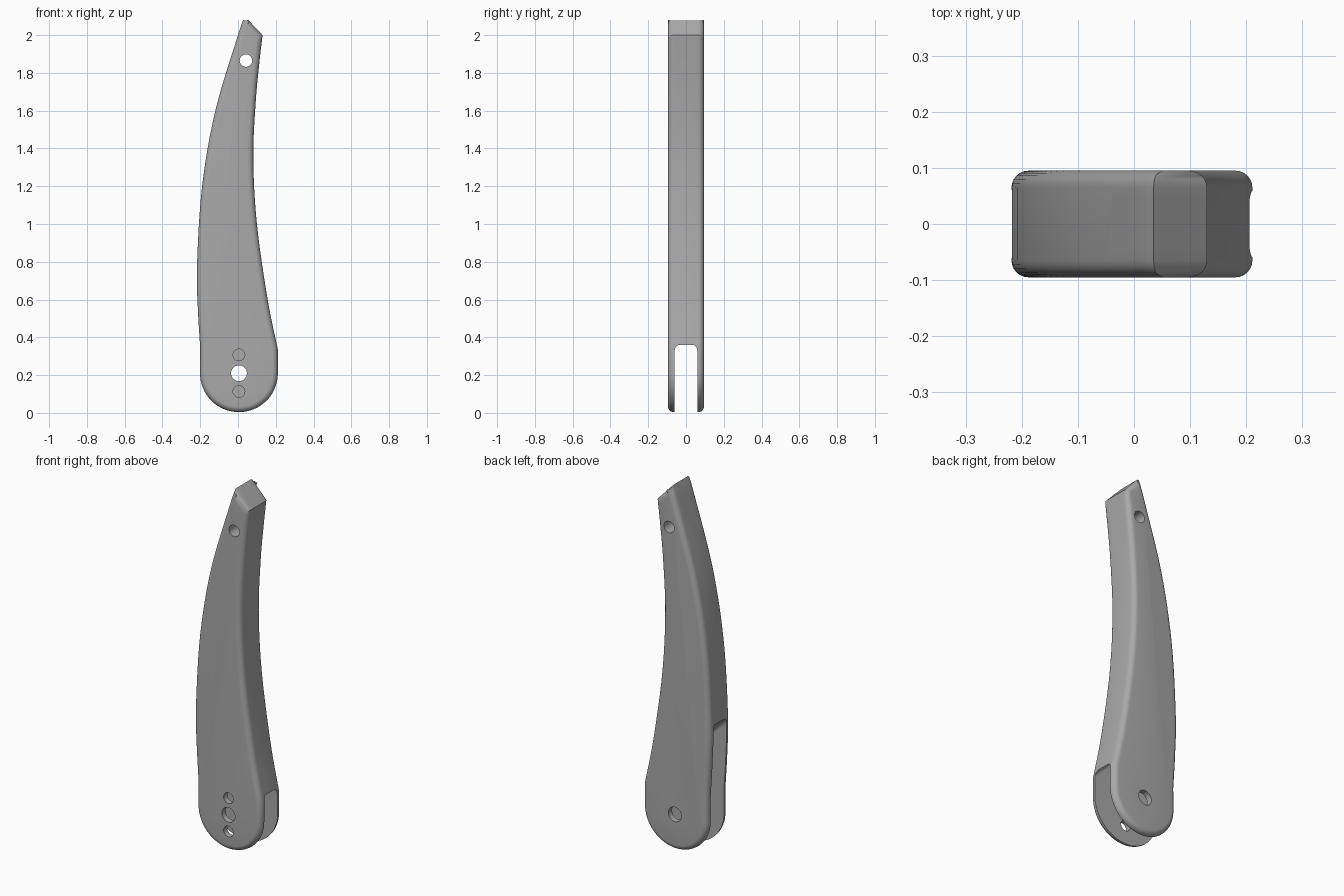
import bpy, bmesh
from math import pi, cos, sin
from mathutils import Vector, Matrix

cube = bpy.data.objects.get("Cube")
if cube:
    bpy.data.objects.remove(cube)

HALF = 0.095        # half of the thickness
PIVOT = (0.005, 0.21)

grey = bpy.data.materials.new("plain grey")
grey.use_nodes = True
grey.diffuse_color = (0.4, 0.4, 0.4, 1)
grey.node_tree.nodes["Principled BSDF"].inputs["Base Color"].default_value = (0.4, 0.4, 0.4, 1)


def to_object(bm, name):
    bmesh.ops.recalc_face_normals(bm, faces=bm.faces)
    mesh = bpy.data.meshes.new(name)
    bm.to_mesh(mesh)
    bm.free()
    obj = bpy.data.objects.new(name, mesh)
    mesh.materials.append(grey)
    bpy.context.collection.objects.link(obj)
    return obj


def spline(points, steps=6):
    """Smooth curve through the given points."""
    p = [Vector(q) for q in points]
    p = [2 * p[0] - p[1]] + p + [2 * p[-1] - p[-2]]
    out = []
    for a, b, c, d in zip(p, p[1:], p[2:], p[3:]):
        for i in range(steps):
            t = i / steps
            out.append(0.5 * (2 * b + (c - a) * t + (2 * a - 5 * b + 4 * c - d) * t * t
                              + (3 * b - a - 3 * c + d) * t ** 3))
    return out + [p[-2]]


def cut(target, cutter):
    mod = target.modifiers.new("cut", 'BOOLEAN')
    mod.operation = 'DIFFERENCE'
    mod.solver = 'EXACT'
    mod.object = cutter
    bpy.context.view_layer.objects.active = target
    bpy.ops.object.modifier_apply(modifier=mod.name)
    bpy.data.objects.remove(cutter)


def slab(p, q, depth, width, rounding=0):
    """Box with one face on the line p-q, lying on its right-hand side."""
    p, q = Vector((p[0], 0, p[1])), Vector((q[0], 0, q[1]))
    along = (q - p).normalized()
    inward = Vector((along.z, 0, -along.x))
    length = (q - p).length + 1
    bm = bmesh.new()
    bmesh.ops.create_cube(bm, size=1)
    bmesh.ops.scale(bm, vec=(length, width, depth), verts=bm.verts)
    if rounding:
        edges = [e for e in bm.edges if all(v.co.z > 0 for v in e.verts)
                 and abs(e.verts[0].co.y - e.verts[1].co.y) < 1e-6]
        bmesh.ops.bevel(bm, geom=edges, offset=rounding, segments=5, profile=0.5, affect='EDGES')
    turn = Matrix((along, Vector((0, 1, 0)), -inward)).transposed().to_4x4()
    centre = (p + q) / 2 + inward * depth / 2
    bm.transform(Matrix.Translation(centre) @ turn)
    return to_object(bm, "slot_cutter")


def drill(x, z, radius, y0, y1):
    bm = bmesh.new()
    bmesh.ops.create_cone(bm, cap_ends=True, segments=32, radius1=radius, radius2=radius, depth=y1 - y0)
    bm.transform(Matrix.Translation((x, (y0 + y1) / 2, z)) @ Matrix.Rotation(pi / 2, 4, 'X'))
    return to_object(bm, "hole_cutter")


# Curved handle outline: outer edge up, inner edge down, round butt
outer = spline([(-0.2, 0.34), (-0.213, 0.56), (-0.217, 0.78), (-0.19, 1.2),
                (-0.12, 1.6), (0, 2.0), (0.035, 2.1)])
inner = spline([(0.13, 2.0), (0.114, 1.862), (0.094, 1.65), (0.081, 1.35),
                (0.1, 1.0), (0.157, 0.6), (0.211, 0.335)])
butt = [(PIVOT[0] + 0.206 * cos(a), PIVOT[1] - 0.206 * sin(a))
        for a in (pi * i / 32 for i in range(33))]

bm = bmesh.new()
face = bm.faces.new([bm.verts.new((x, -HALF, z)) for x, z in outer + inner + butt])
new = bmesh.ops.extrude_face_region(bm, geom=[face])["geom"]
bmesh.ops.translate(bm, vec=(0, 2 * HALF, 0), verts=[v for v in new if isinstance(v, bmesh.types.BMVert)])
# Rounded rims on both broad sides
rim = [e for e in bm.edges if abs(e.verts[0].co.y - e.verts[1].co.y) < 1e-6]
bmesh.ops.bevel(bm, geom=rim, offset=0.03, segments=6, profile=0.5, affect='EDGES')
handle = to_object(bm, "handle")

# Slanted tip and the narrow fork slot parallel to it
cut(handle, slab((0.115, 1.862), (0, 2.0), 0.4, 1))
cut(handle, slab((0.1, 1.71), (-0.042, 1.88), 0.5, 0.084))
# Wide slot through the butt, with a sloping rounded roof
cut(handle, slab((-0.217, 0.77), (0.205, 0.36), 1.2, 0.122, 0.022))
# Pivot and tip pin holes, then two small holes in the front cheek only
cut(handle, drill(*PIVOT, 0.042, -0.2, 0.2))
cut(handle, drill(0.042, 1.865, 0.033, -0.2, 0.2))
for offset in (-0.097, 0.097):
    cut(handle, drill(PIVOT[0], PIVOT[1] + offset, 0.031, -0.2, 0))

bpy.ops.object.select_all(action='DESELECT')
handle.select_set(True)
bpy.context.view_layer.objects.active = handle
bpy.ops.object.shade_smooth_by_angle(angle=pi / 6)
